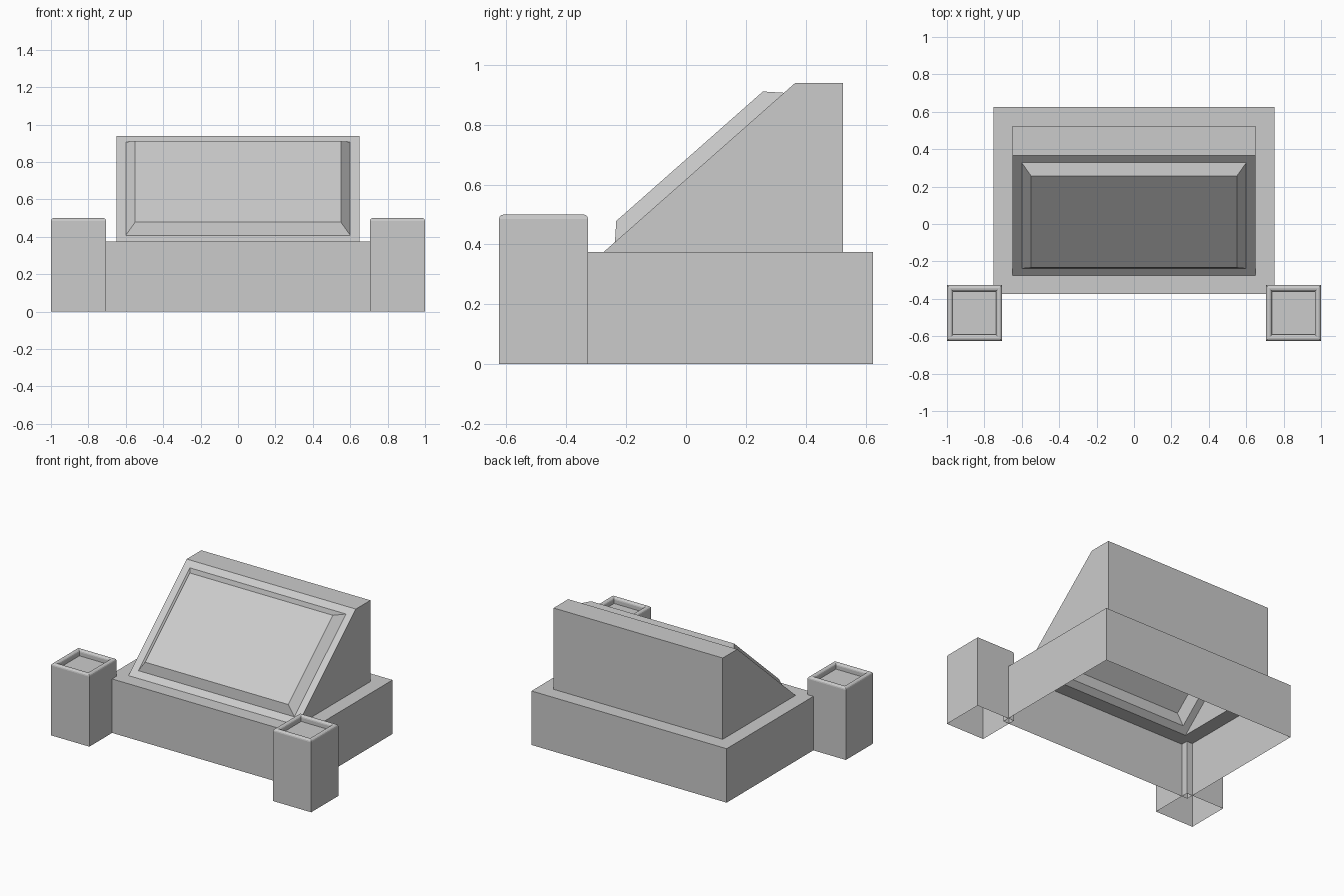
import bpy, bmesh
from mathutils import Vector

if "Cube" in bpy.data.objects:
    bpy.data.objects.remove(bpy.data.objects["Cube"])


def open_box(bm, x0, x1, y0, y1, h):
    """Box standing on z=0 without a bottom; returns its top face."""
    bmesh.ops.create_cube(bm, size=1)
    for v in bm.verts:
        v.co = Vector((x1 if v.co.x > 0 else x0,
                       y1 if v.co.y > 0 else y0,
                       h if v.co.z > 0 else 0))
    bm.normal_update()
    bottom = [f for f in bm.faces if f.normal.z < -0.9]
    bmesh.ops.delete(bm, geom=bottom, context='FACES_ONLY')
    return next(f for f in bm.faces if f.normal.z > 0.9)


def inset(bm, face, thickness, depth=0.0):
    bmesh.ops.inset_region(bm, faces=[face], thickness=thickness,
                           depth=depth, use_even_offset=True)
    bm.normal_update()


def finish(bm, name):
    me = bpy.data.meshes.new(name)
    bm.to_mesh(me)
    bm.free()
    ob = bpy.data.objects.new(name, me)
    bpy.context.collection.objects.link(ob)
    return ob


# Plinth with the sloped stone drawn up out of its top
bm = bmesh.new()
top = open_box(bm, -0.75, 0.75, -0.375, 0.625, 0.375)
inset(bm, top, 0.1)
ext = bmesh.ops.extrude_discrete_faces(bm, faces=[top])
top = ext['faces'][0]
for v in top.verts:
    v.co.z = 0.94
    if v.co.y < 0:
        v.co.y = 0.365
bm.normal_update()

# Raised, bevelled panel on the slope
slope = next(f for f in bm.faces if f.normal.z > 0.3 and f.normal.y < -0.3)
inset(bm, slope, 0.05)
inset(bm, slope, 0.05, 0.05)
finish(bm, "sloped_headstone")

# Two front posts with a rounded rim and a shallow tray on top
for side, x0 in (("left", -1.0), ("right", 0.705)):
    bm = bmesh.new()
    top = open_box(bm, x0, x0 + 0.295, -0.625, -0.327, 0.5)
    outer = list(top.edges)
    inset(bm, top, 0.033)
    inner = list(top.edges)
    ext = bmesh.ops.extrude_discrete_faces(bm, faces=[top])
    for v in ext['faces'][0].verts:
        v.co.z -= 0.04
    rim = [e for e in bm.edges
           if all(abs(v.co.z - 0.5) < 1e-5 for v in e.verts)
           and len({round(v.co.x, 4) for v in e.verts}
                   | {round(v.co.y, 4) for v in e.verts}) == 3]
    bmesh.ops.bevel(bm, geom=rim, offset=0.015, segments=3,
                    profile=0.5, affect='EDGES')
    bm.normal_update()
    finish(bm, side + "_post")
